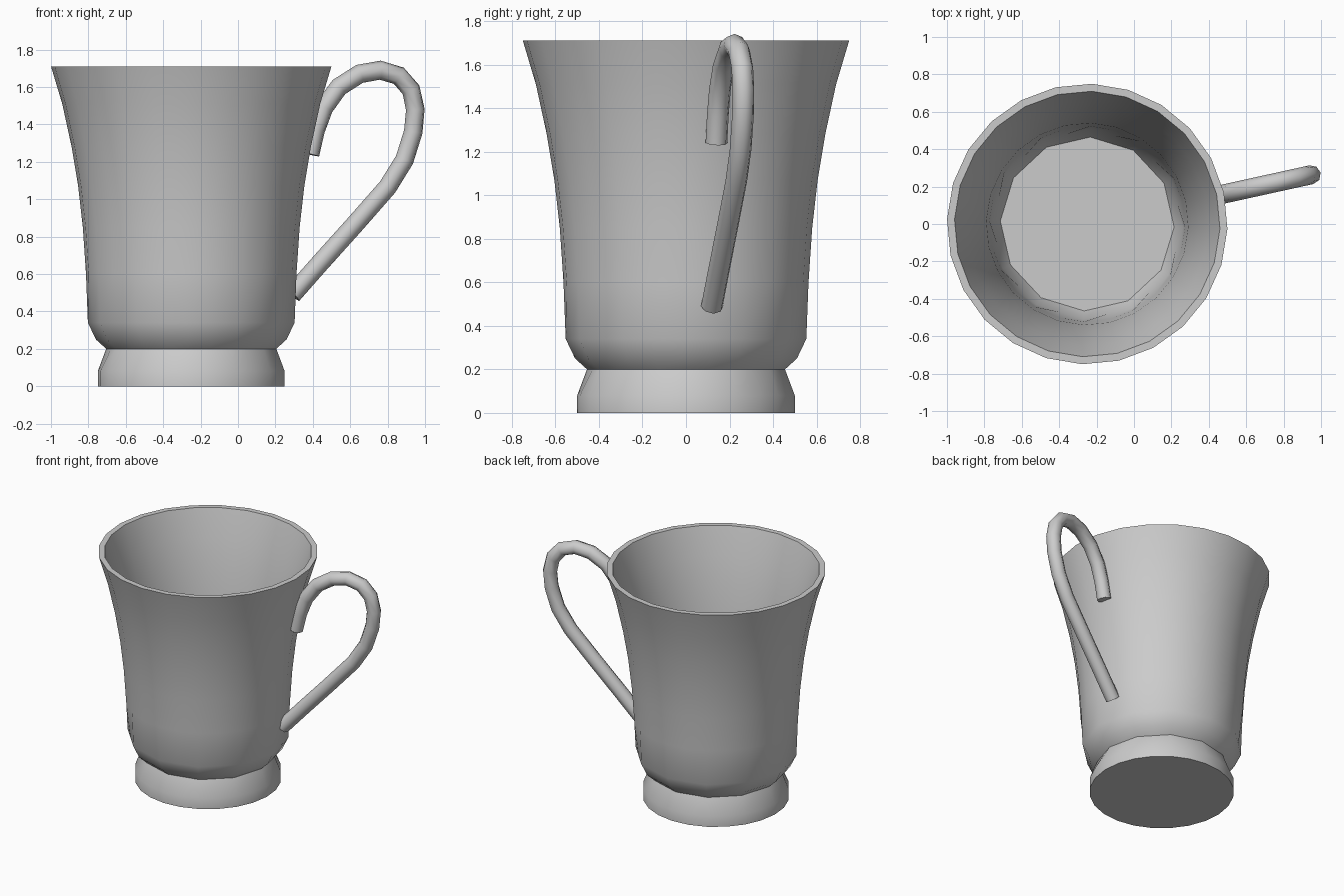
import bpy, bmesh, math

if "Cube" in bpy.data.objects:
    bpy.data.objects.remove(bpy.data.objects["Cube"])

CX = -0.25          # cup axis
N = 24              # sides of the cup
TURN = math.radians(-2)


def smooth(ob, deg):
    bpy.ops.object.select_all(action='DESELECT')
    ob.select_set(True)
    bpy.context.view_layer.objects.active = ob
    bpy.ops.object.shade_smooth_by_angle(angle=math.radians(deg))


def ring(bm, r, z, coarse=False):
    """24 point ring; coarse puts every second point on a 12-gon's edge."""
    vs = []
    for i in range(N):
        a = TURN + 2 * math.pi * i / N
        rr = r * math.cos(math.pi / 12) if coarse and i % 2 else r
        vs.append(bm.verts.new((CX + rr * math.cos(a), rr * math.sin(a), z)))
    return vs


# Cup: footed outside, flared wall, thin rim, inside wall and floor
profile = [
    (0.50, 0.0, False), (0.50, 0.08, False), (0.455, 0.20, True),
    (0.51, 0.25, True), (0.553, 0.34, True), (0.563, 0.60, False),
    (0.58, 0.85, False), (0.605, 1.07, False), (0.64, 1.28, False),
    (0.69, 1.51, False), (0.75, 1.71, False),
    (0.71, 1.71, False), (0.65, 1.51, False), (0.60, 1.28, False),
    (0.565, 1.07, False), (0.54, 0.85, False), (0.523, 0.60, False),
    (0.51, 0.36, True), (0.465, 0.27, True),
]
bm = bmesh.new()
rings = [ring(bm, *p) for p in profile]
for a, b in zip(rings, rings[1:]):
    for i in range(N):
        j = (i + 1) % N
        bm.faces.new((a[i], a[j], b[j], b[i]))
bm.faces.new(rings[0][::-1])
bm.faces.new(rings[-1])
bmesh.ops.recalc_face_normals(bm, faces=bm.faces)
me = bpy.data.meshes.new("cup_body")
bm.to_mesh(me)
bm.free()
cup = bpy.data.objects.new("cup_body", me)
bpy.context.collection.objects.link(cup)
smooth(cup, 42)

# Handle: round tube along a hooked path in a plane turned about the cup axis
path = [(0.385, 1.24), (0.415, 1.37), (0.46, 1.49), (0.54, 1.60), (0.65, 1.67),
        (0.76, 1.69), (0.86, 1.66), (0.925, 1.585), (0.948, 1.48), (0.937, 1.36),
        (0.89, 1.21), (0.80, 1.065), (0.62, 0.86), (0.44, 0.66), (0.29, 0.49)]
slope = 0.22
cu = bpy.data.curves.new("handle", 'CURVE')
cu.dimensions = '3D'
cu.bevel_depth = 0.051
cu.bevel_resolution = 2
cu.use_fill_caps = True
sp = cu.splines.new('POLY')
sp.points.add(len(path) - 1)
for p, (x, z) in zip(sp.points, path):
    p.co = (x, (x - CX) * slope, z, 1)
handle = bpy.data.objects.new("handle", cu)
bpy.context.collection.objects.link(handle)
bpy.ops.object.select_all(action='DESELECT')
handle.select_set(True)
bpy.context.view_layer.objects.active = handle
bpy.ops.object.convert(target='MESH')
smooth(bpy.context.view_layer.objects.active, 50)
